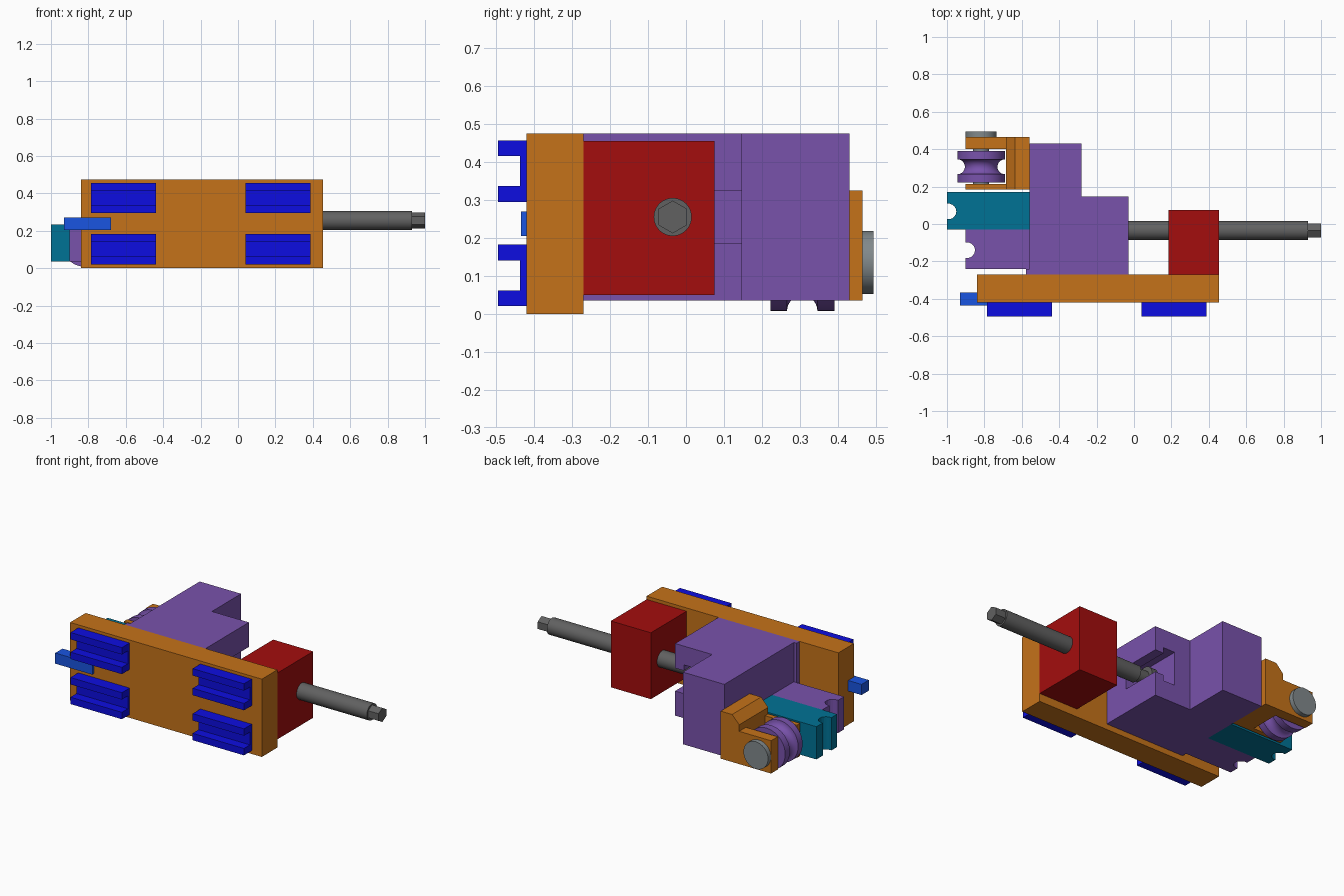
import bpy, bmesh, math
from mathutils import Vector

if "Cube" in bpy.data.objects:
    bpy.data.objects.remove(bpy.data.objects["Cube"])

COLORS = {
    "orange": (0.56, 0.17, 0.01), "purple": (0.19, 0.085, 0.41), "teal": (0.0, 0.17, 0.30),
    "red": (0.37, 0.004, 0.004), "blue": (0.004, 0.004, 0.75), "sky": (0.01, 0.09, 0.75),
    "dark": (0.12, 0.12, 0.12), "steel": (0.22, 0.25, 0.26),
}
MATS = {}
for key, rgb in COLORS.items():
    MATS[key] = bpy.data.materials.new(key)
    MATS[key].diffuse_color = (*rgb, 1)


def make(name, bm, color, smooth=False):
    bmesh.ops.recalc_face_normals(bm, faces=bm.faces)
    me = bpy.data.meshes.new(name)
    bm.to_mesh(me)
    bm.free()
    ob = bpy.data.objects.new(name, me)
    bpy.context.collection.objects.link(ob)
    me.materials.append(MATS[color])
    if smooth:
        bpy.ops.object.select_all(action='DESELECT')
        ob.select_set(True)
        bpy.context.view_layer.objects.active = ob
        bpy.ops.object.shade_smooth_by_angle(angle=math.radians(35))
    return ob


def prism(name, pts, axis, lo, hi, color):
    """Extrude a 2D profile along an axis; profile uses the other two axes in xyz order."""
    bm = bmesh.new()
    i = "xyz".index(axis)

    def place(p):
        c = list(p)
        c.insert(i, lo)
        return Vector(c)
    face = bm.faces.new([bm.verts.new(place(p)) for p in pts])
    step = Vector((0, 0, 0))
    step[i] = hi - lo
    out = bmesh.ops.extrude_face_region(bm, geom=[face], use_keep_orig=True)
    bmesh.ops.translate(bm, vec=step, verts=[g for g in out["geom"] if isinstance(g, bmesh.types.BMVert)])
    return make(name, bm, color)


def box(name, x, y, z, color):
    return prism(name, [(x[0], y[0]), (x[1], y[0]), (x[1], y[1]), (x[0], y[1])], "z", *z, color)


def lathe(name, prof, axis, center, color, sides=48, smooth=True):
    """Revolve (position, radius) pairs around an axis through center."""
    bm = bmesh.new()
    i = "xyz".index(axis)
    rings = []
    for pos, r in prof:
        ring = []
        for k in range(sides):
            a = 2 * math.pi * k / sides
            c = [center[0] + r * math.sin(a), center[1] + r * math.cos(a)]
            c.insert(i, pos)
            ring.append(bm.verts.new(c))
        rings.append(ring)
    for r0, r1 in zip(rings, rings[1:]):
        for k in range(sides):
            n = (k + 1) % sides
            bm.faces.new((r0[k], r0[n], r1[n], r1[k]))
    bm.faces.new(rings[0])
    bm.faces.new(rings[-1])
    return make(name, bm, color, smooth)


def grooved_jaw(name, x0, y0, y1, gy, color):
    """Block with a round vertical groove in its left end."""
    r = 0.042
    arc = [(x0 + 0.008 + r * math.sin(math.radians(a)), gy + r * math.cos(math.radians(a)))
           for a in range(-10, 191, 20)]
    arc[0] = (x0, arc[0][1])
    arc[-1] = (x0, arc[-1][1])
    return prism(name, [(-0.56, y0), (-0.56, y1), (x0, y1)] + arc + [(x0, y0)], "z", 0.035, 0.235, color)


# Base plate and its guide channels
box("base_plate", (-0.84, 0.455), (-0.42, -0.27), (0, 0.475), "orange")
for x in (-0.785, 0.04):
    for z in (0.02, 0.295):
        u = [(-0.42, z), (-0.495, z), (-0.495, z + 0.042), (-0.437, z + 0.042),
             (-0.437, z + 0.12), (-0.495, z + 0.12), (-0.495, z + 0.162), (-0.42, z + 0.162)]
        prism("guide_channel", u, "x", x, x + 0.347, "blue")
box("locating_key", (-0.93, -0.68), (-0.435, -0.365), (0.205, 0.27), "sky")

# Fixed block carrying the lead screw
box("screw_block", (0.185, 0.455), (-0.27, 0.075), (0.05, 0.455), "red")

# Sliding body with a T slot for the screw collar
body = prism("sliding_body", [(-0.578, -0.27), (-0.03, -0.27), (-0.03, 0.148), (-0.28, 0.148),
                              (-0.28, 0.43), (-0.56, 0.43), (-0.56, -0.24), (-0.578, -0.24)],
             "z", 0.035, 0.475, "purple")
tee = [(0.0, 0.185), (0.0, 0.325), (-0.09, 0.325), (-0.09, 0.36),
       (-0.17, 0.36), (-0.17, 0.15), (-0.09, 0.15), (-0.09, 0.185)]
cutter = prism("slot_cutter", tee, "y", -0.105, 0.2, "purple")
cutter.hide_render = True
mod = body.modifiers.new("slot", 'BOOLEAN')
mod.operation, mod.object, mod.solver = 'DIFFERENCE', cutter, 'EXACT'
bpy.context.view_layer.objects.active = body
bpy.ops.object.modifier_apply(modifier="slot")
bpy.data.objects.remove(cutter)

# Lead screw: collar, neck, shaft and hexagonal drive end
lathe("lead_screw", [(-0.15, 0.065), (-0.105, 0.065), (-0.105, 0.038), (-0.04, 0.038),
                     (-0.04, 0.05), (0.93, 0.05)], "x", (-0.035, 0.255), "dark")
lathe("hex_drive", [(0.92, 0.043), (1.0, 0.043)], "x", (-0.035, 0.255), "dark", 6, False)

# Two grooved jaws
grooved_jaw("lower_jaw", -0.9, -0.24, -0.03, -0.14, "purple")
grooved_jaw("upper_jaw", -1.0, -0.03, 0.17, 0.067, "teal")

# Roller bracket
prism("bracket_base", [(-0.56, 0.035), (-0.56, 0.325), (-0.637, 0.325), (-0.685, 0.275), (-0.685, 0.035)],
      "y", 0.185, 0.465, "orange")
for y in ((0.185, 0.215), (0.40, 0.465)):
    box("bracket_arm", (-0.9, -0.685), y, (0.035, 0.235), "orange")

# Roller with a concave groove, on its pin
AX = (-0.817, 0.135)
groove = [(0.306 - 0.04 * math.cos(math.radians(a)), 0.127 - 0.04 * math.sin(math.radians(a)))
          for a in range(0, 181, 15)]
lathe("grooved_roller", [(0.223, 0.127)] + groove + [(0.391, 0.127)], "y", AX, "purple")
lathe("roller_pin", [(0.19, 0.043), (0.465, 0.043), (0.465, 0.083), (0.494, 0.083)], "y", AX, "steel")

for m in bpy.data.materials:
    if m.users and not m.is_grease_pencil:
        m.use_nodes = True
        m.node_tree.nodes["Principled BSDF"].inputs["Base Color"].default_value = m.diffuse_color
